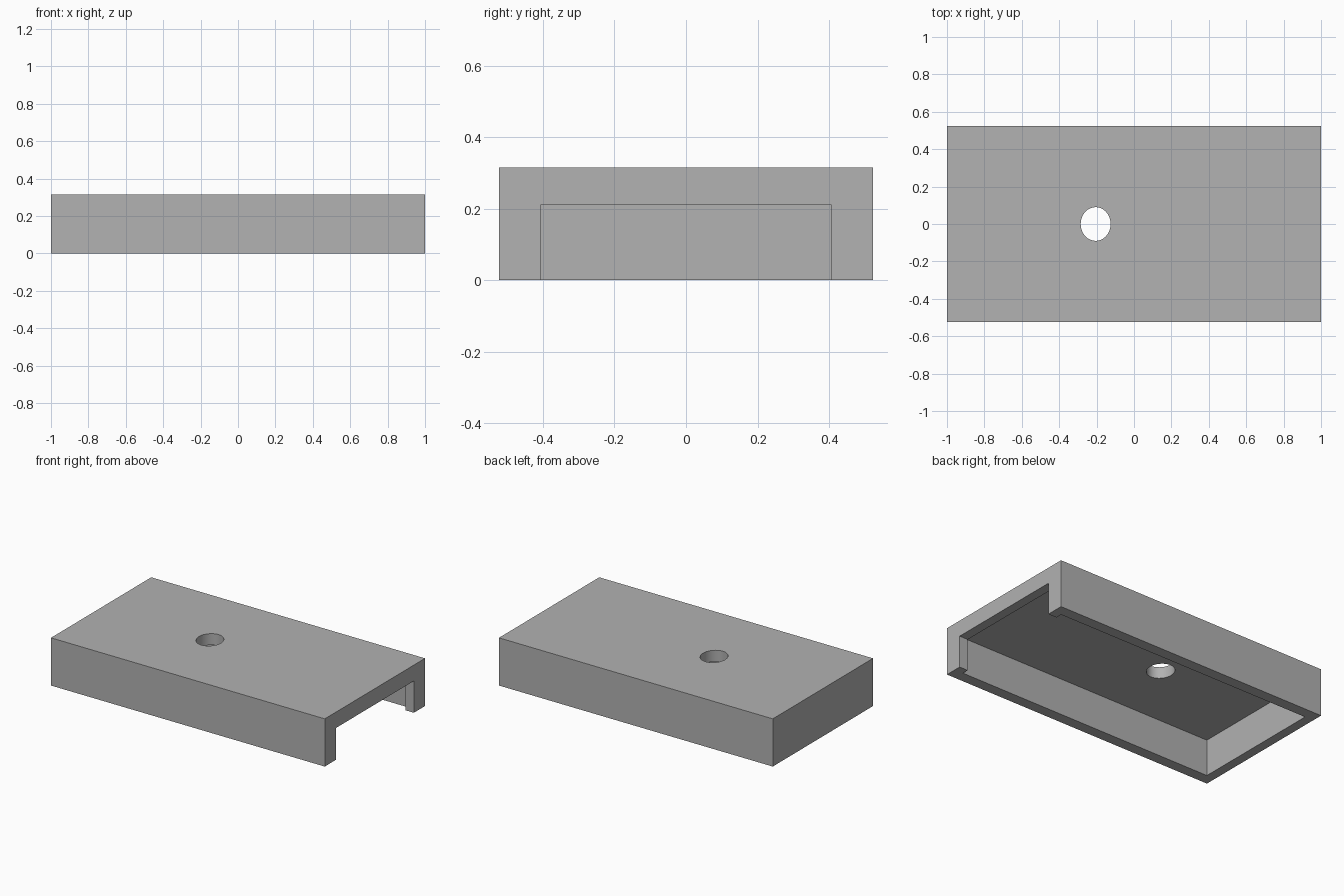
import bpy
import math

if "Cube" in bpy.data.objects:
    bpy.data.objects.remove(bpy.data.objects["Cube"], do_unlink=True)

# Overall size and wall thicknesses
HALF_Y, HEIGHT = 0.523, 0.315
WALL_X, WALL_Y = 0.062, 0.073
CAVITY_TOP, OPENING_TOP, OPENING_HALF = 0.24, 0.21, 0.407
BELOW = -0.1

grey = bpy.data.materials.new("plain grey")
grey.use_nodes = True
colour = (0.445, 0.445, 0.445, 1)
grey.diffuse_color = colour
grey.node_tree.nodes["Principled BSDF"].inputs["Base Color"].default_value = colour


def box(name, low, high):
    centre = [(a + b) / 2 for a, b in zip(low, high)]
    bpy.ops.mesh.primitive_cube_add(size=1, location=centre)
    obj = bpy.context.object
    obj.name = name
    obj.scale = [b - a for a, b in zip(low, high)]
    bpy.ops.object.transform_apply(location=True, rotation=True, scale=True)
    obj.data.materials.append(grey)
    return obj


def cut(target, cutter):
    cutter.hide_render = True
    bpy.context.view_layer.objects.active = target
    mod = target.modifiers.new(cutter.name, "BOOLEAN")
    mod.operation = "DIFFERENCE"
    mod.solver = "EXACT"
    mod.object = cutter
    bpy.ops.object.modifier_apply(modifier=mod.name)
    bpy.data.objects.remove(cutter, do_unlink=True)


# Cover block
cover = box("cover_shell", (-1, -HALF_Y, 0), (1, HALF_Y, HEIGHT))

# Hollow underside
inner_y = HALF_Y - WALL_Y
cut(cover, box("cavity_cutter", (-1 + WALL_X, -inner_y, BELOW),
               (1 - WALL_X, inner_y, CAVITY_TOP)))

# Open doorway through the end wall
cut(cover, box("opening_cutter", (0.8, -OPENING_HALF, BELOW),
               (1.1, OPENING_HALF, OPENING_TOP)))

# Oval hole through the roof
bpy.ops.mesh.primitive_cylinder_add(vertices=48, radius=1, depth=0.4,
                                    location=(-0.205, 0, 0.3))
hole = bpy.context.object
hole.name = "hole_cutter"
hole.scale = (0.08, 0.09, 1)
bpy.ops.object.transform_apply(location=True, rotation=True, scale=True)
hole.data.materials.append(grey)
cut(cover, hole)

# Smooth only the rounded hole
bpy.ops.object.select_all(action="DESELECT")
cover.select_set(True)
bpy.context.view_layer.objects.active = cover
bpy.ops.object.shade_smooth_by_angle(angle=math.radians(30))
